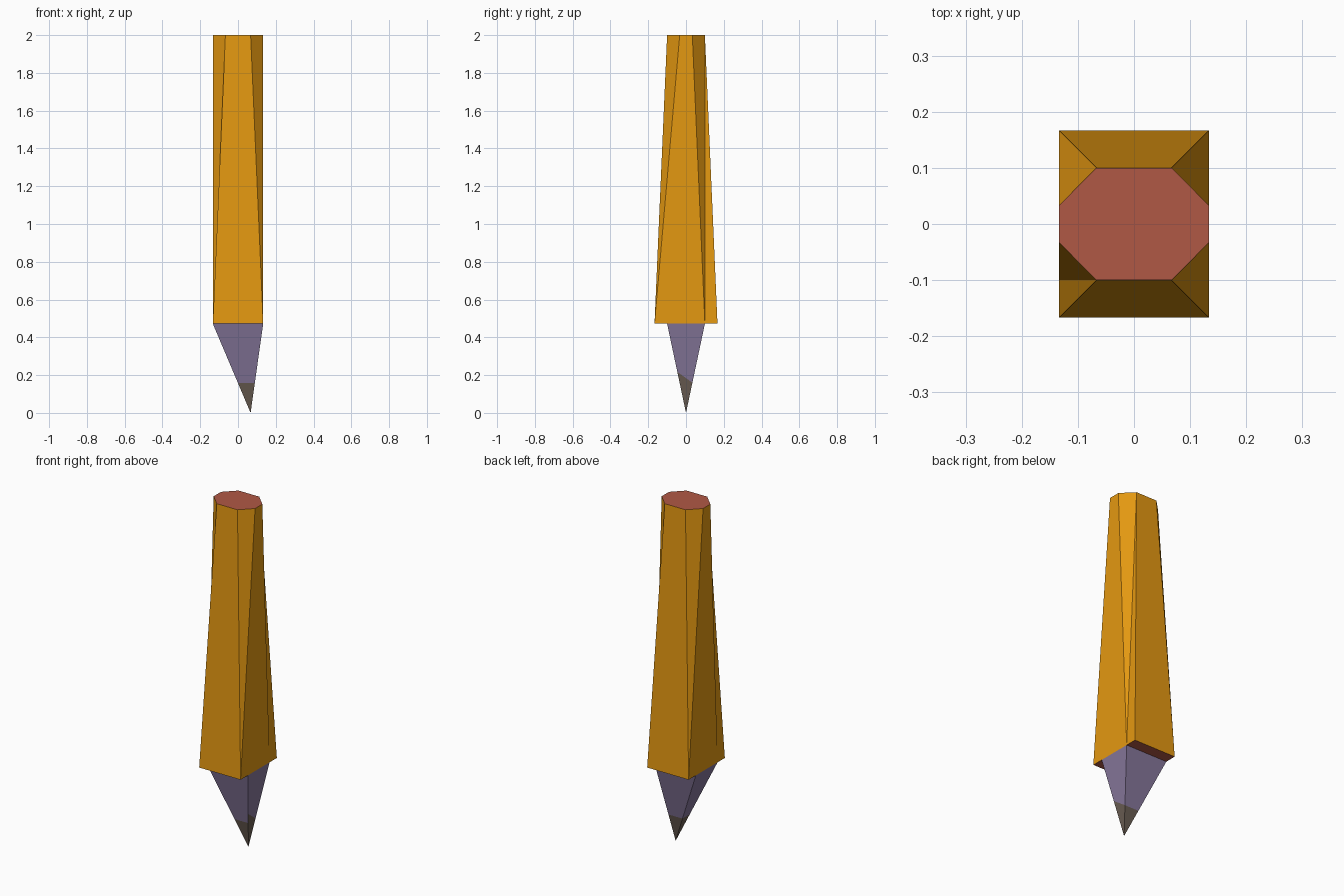
import bpy, bmesh
from mathutils import Vector

if "Cube" in bpy.data.objects:
    bpy.data.objects.remove(bpy.data.objects["Cube"])


def material(name, rgb):
    m = bpy.data.materials.new(name)
    lin = [(c / 255 / 12.92) if c < 10.3 else ((c / 255 + 0.055) / 1.055) ** 2.4 for c in rgb]
    m.diffuse_color = (*lin, 1)
    m.use_nodes = True
    m.node_tree.nodes["Principled BSDF"].inputs["Base Color"].default_value = m.diffuse_color
    return m


orange = material("orange paint", (228, 152, 17))
red = material("eraser red", (176, 89, 69))
wood = material("purple grey wood", (134, 119, 155))
lead = material("dark lead", (106, 93, 83))


def make(name, polys, mats):
    """polys: list of (points, material index); shared corners are welded."""
    bm = bmesh.new()
    for pts, idx in polys:
        f = bm.faces.new([bm.verts.new(p) for p in pts])
        f.material_index = idx
    bmesh.ops.remove_doubles(bm, verts=bm.verts, dist=0.0005)
    me = bpy.data.meshes.new(name)
    bm.to_mesh(me)
    bm.free()
    for m in mats:
        me.materials.append(m)
    ob = bpy.data.objects.new(name, me)
    bpy.context.collection.objects.link(ob)


X, Y, ZB, ZT = 0.1333, 0.1667, 0.472, 2.0
CX, CY, SY = 0.0667, 0.1, 0.0333     # octagon corners at the top


def lo(x, y):
    return (x, y, ZB)


def hi(x, y):
    return (x, y, ZT)


# Shaft: octagonal top tapering out to a rectangle, half built then turned 180 degrees
half = [
    [lo(X, -Y), lo(X, CY), hi(X, SY), hi(X, -SY)],
    [lo(X, CY), hi(CX, CY), hi(X, SY)],
    [lo(X, CY), lo(X, Y), hi(CX, CY)],
    [lo(X, Y), lo(-X, Y), hi(-CX, CY), hi(CX, CY)],
    [lo(-X, Y), hi(-X, SY), hi(-CX, CY)],
]
polys = []
for s in (1, -1):
    polys += [([(s * x, s * y, z) for x, y, z in p], 0) for p in half]

# Red eraser top and red underside
octagon = [(X, -SY), (X, SY), (CX, CY), (-CX, CY), (-X, SY), (-X, -SY), (-CX, -CY), (CX, -CY)]
polys.append(([hi(*p) for p in octagon], 1))
under = [(-X, -Y), (-X, -CY), (-X, Y), (X, Y), (X, CY), (X, -Y)]
polys.append(([lo(*p) for p in under], 1))
make("pencil_shaft", polys, [orange, red])

# Sharpened tip: off-centre pyramid, each side split into wood and lead
apex = Vector((CX, 0, 0))
base = [Vector(lo(x, y)) for x, y in ((-X, -CY), (X, -CY), (X, CY), (-X, CY))]
lead_heights = [(0.157, 0.157), (0.217, 0.16), (0.16, 0.16), (0.16, 0.16)]
tip = []
for i, (ha, hb) in enumerate(lead_heights):
    a, b = base[i], base[(i + 1) % 4]
    pa, pb = apex.lerp(a, ha / ZB), apex.lerp(b, hb / ZB)
    tip.append(([a, pa, pb, b][::-1], 0))
    tip.append(([pa, apex, pb][::-1], 1))
# fix winding so the sides face outwards
tip = [(p[::-1] if (p[1] - p[0]).cross(p[2] - p[0]).dot(sum(p, Vector()) / len(p) - Vector((0.03, 0, 0.3))) < 0
        else p, k) for p, k in tip]
make("sharpened_tip", tip, [wood, lead])
